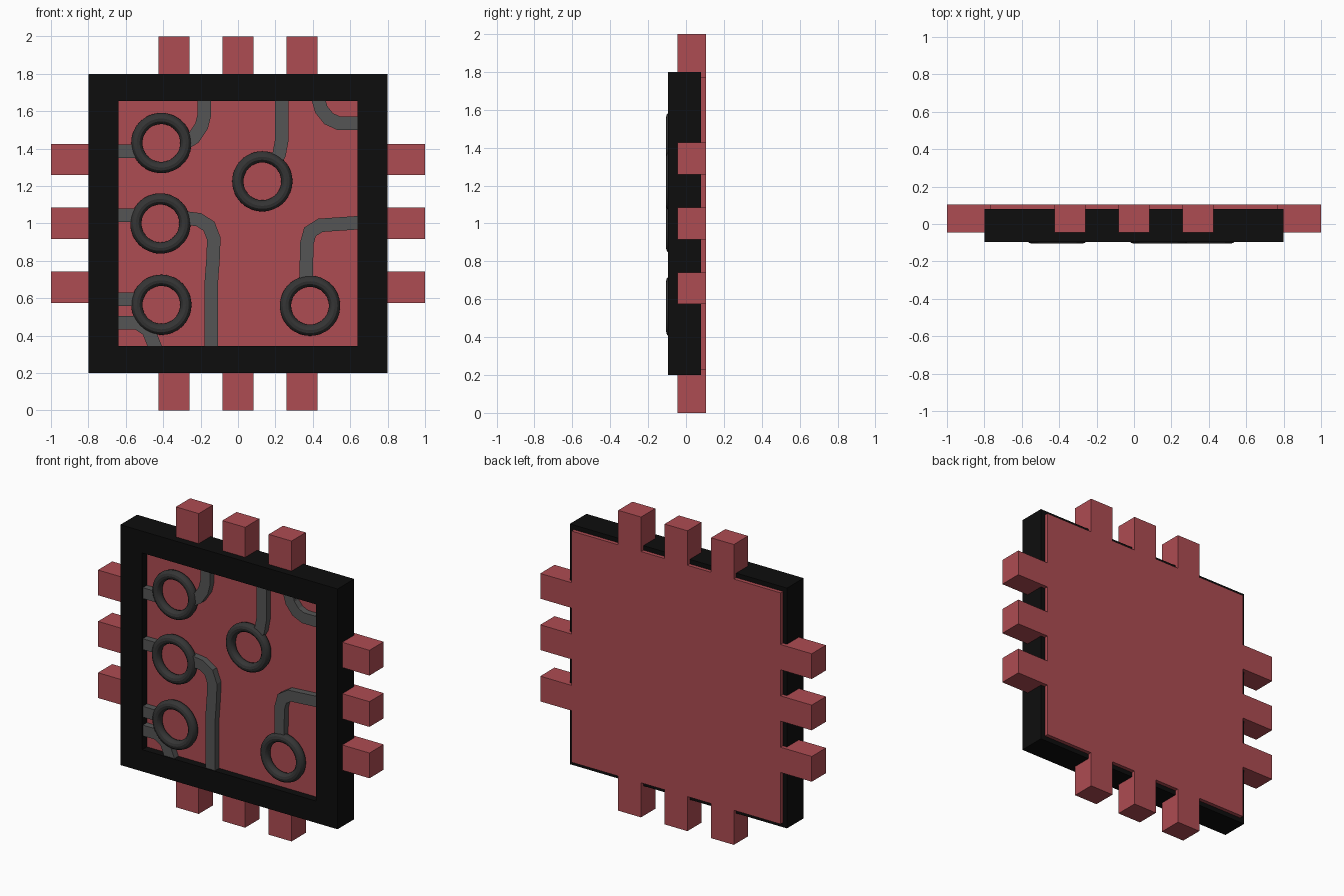
import bpy, bmesh, math
from mathutils import Vector

if "Cube" in bpy.data.objects:
    bpy.data.objects.remove(bpy.data.objects["Cube"])


def material(name, rgb):
    m = bpy.data.materials.new(name)
    m.diffuse_color = (*rgb, 1)
    m.use_nodes = True
    m.node_tree.nodes["Principled BSDF"].inputs["Base Color"].default_value = m.diffuse_color
    return m


RED = material("red", (0.42, 0.072, 0.085))
BLACK = material("black", (0.004, 0.004, 0.004))
GREY = material("grey", (0.09, 0.09, 0.09))
DARK = material("dark_grey", (0.035, 0.035, 0.035))


def finish(bm, name, mat):
    bmesh.ops.recalc_face_normals(bm, faces=bm.faces)
    mesh = bpy.data.meshes.new(name)
    bm.to_mesh(mesh)
    bm.free()
    mesh.materials.append(mat)
    obj = bpy.data.objects.new(name, mesh)
    bpy.context.collection.objects.link(obj)
    return obj


def extrude_faces(bm, y0, y1):
    """Turn the flat faces lying at y0 into a solid reaching y1."""
    res = bmesh.ops.extrude_face_region(bm, geom=bm.faces[:], use_keep_orig=True)
    verts = [g for g in res["geom"] if isinstance(g, bmesh.types.BMVert)]
    bmesh.ops.translate(bm, verts=verts, vec=(0, y1 - y0, 0))


# Chip body: square plate with three contact tabs along every edge
side = [(-0.77, 0.77)]
for c in (-0.342, 0, 0.342):
    a, b = c - 0.084, c + 0.084
    side += [(a, 0.77), (a, 1.0), (b, 1.0), (b, 0.77)]
outline = []
for k in range(4):
    ca, sa = round(math.cos(k * math.pi / 2)), round(math.sin(k * math.pi / 2))
    outline += [(x * ca + z * sa, z * ca - x * sa + 1) for x, z in side]
bm = bmesh.new()
bm.faces.new([bm.verts.new((x, 0.105, z)) for x, z in outline])
extrude_faces(bm, 0.105, -0.045)
finish(bm, "chip_body", RED)

# Square frame around the front
bm = bmesh.new()
corners = [(-1, -1), (1, -1), (1, 1), (-1, 1)]
outer = [bm.verts.new((0.8 * x, -0.095, 1 + 0.8 * z)) for x, z in corners]
inner = [bm.verts.new((0.64 * x, -0.095, 1 + 0.655 * z)) for x, z in corners]
for i in range(4):
    j = (i + 1) % 4
    bm.faces.new((outer[i], outer[j], inner[j], inner[i]))
extrude_faces(bm, -0.095, 0.08)
finish(bm, "frame", BLACK)


# Raised circuit traces: mitred ribbons following a path
def trace(name, path, half=0.036, front=-0.088, back=-0.04):
    pts = [Vector(p) for p in path]
    bm = bmesh.new()
    rows = []
    for i, p in enumerate(pts):
        d0 = (p - pts[i - 1]).normalized() if i else (pts[1] - p).normalized()
        d1 = (pts[i + 1] - p).normalized() if i < len(pts) - 1 else d0
        d = (d0 + d1).normalized()
        n = Vector((-d.y, d.x)) * half / max(d.dot(d0), 0.5)
        rows.append([bm.verts.new((q.x, front, q.y)) for q in (p + n, p - n)])
    for (a, b), (c, d) in zip(rows, rows[1:]):
        bm.faces.new((a, b, d, c))
    extrude_faces(bm, front, back)
    finish(bm, name, GREY)


paths = [
    [(-0.18, 1.68), (-0.18, 1.58), (-0.195, 1.52), (-0.235, 1.46), (-0.29, 1.425)],
    [(-0.66, 1.385), (-0.53, 1.385)],
    [(-0.66, 1.045), (-0.53, 1.045)],
    [(-0.29, 1.03), (-0.21, 1.02), (-0.155, 0.985), (-0.13, 0.92), (-0.132, 0.83),
     (-0.143, 0.68), (-0.143, 0.33)],
    [(-0.66, 0.595), (-0.53, 0.595)],
    [(-0.66, 0.47), (-0.54, 0.47), (-0.48, 0.43), (-0.44, 0.33)],
    [(0.235, 1.68), (0.235, 1.45), (0.22, 1.37), (0.19, 1.32)],
    [(0.425, 1.68), (0.445, 1.61), (0.485, 1.56), (0.54, 1.535), (0.66, 1.535)],
    [(0.66, 1.005), (0.44, 0.99), (0.385, 0.955), (0.367, 0.89), (0.365, 0.68)],
]
for i, path in enumerate(paths):
    trace(f"trace_{i + 1}", path)

# Contact rings resting on the plate
for i, (x, z) in enumerate([(-0.41, 1.43), (-0.415, 1.0), (-0.41, 0.565),
                            (0.13, 1.225), (0.385, 0.56)]):
    bpy.ops.mesh.primitive_torus_add(location=(x, -0.075, z), rotation=(math.pi / 2, 0, 0),
                                     major_radius=0.131, minor_radius=0.03,
                                     major_segments=48, minor_segments=12)
    ring = bpy.context.object
    ring.name = f"contact_ring_{i + 1}"
    ring.data.materials.append(DARK)
    bpy.ops.object.shade_smooth_by_angle()
